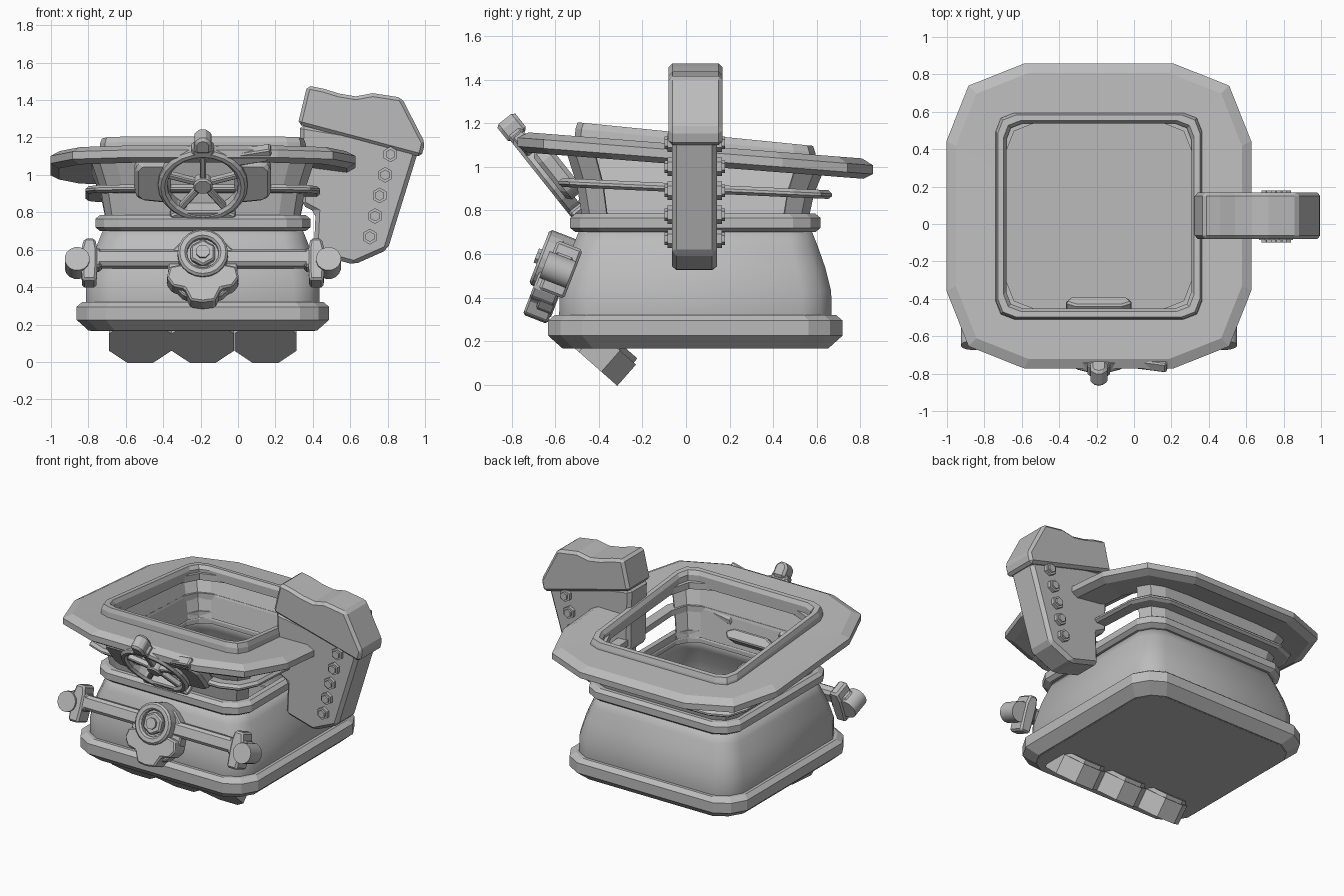
import bpy, bmesh, math
from mathutils import Matrix, Vector

if "Cube" in bpy.data.objects:
    bpy.data.objects.remove(bpy.data.objects["Cube"])

CX, CY = -0.188, 0.043          # centre of the tub
grey = bpy.data.materials.new("grey metal")
grey.diffuse_color = (0.5, 0.5, 0.5, 1)
grey.use_nodes = True
grey.node_tree.nodes["Principled BSDF"].inputs["Base Color"].default_value = grey.diffuse_color


def finish(name, bm, bevel=0.0, smooth=0.0, solid=0.0, top=None):
    if top is not None:                 # trim everything above this height
        bmesh.ops.bisect_plane(bm, geom=bm.verts[:] + bm.edges[:] + bm.faces[:],
                               plane_co=(0, 0, top), plane_no=(0, 0, 1), clear_outer=True)
    bmesh.ops.recalc_face_normals(bm, faces=bm.faces)
    me = bpy.data.meshes.new(name)
    bm.to_mesh(me)
    bm.free()
    me.materials.append(grey)
    ob = bpy.data.objects.new(name, me)
    bpy.context.collection.objects.link(ob)
    if smooth:
        me.shade_smooth()
        me.set_sharp_from_angle(angle=math.radians(smooth))
    if solid:
        m = ob.modifiers.new("wall", 'SOLIDIFY')
        m.thickness = solid
    if bevel:
        m = ob.modifiers.new("chamfer", 'BEVEL')
        m.width, m.segments, m.limit_method = bevel, 1, 'ANGLE'
    return ob


def loft(name, profile, a, b, closed=True, floor=False, open_right=False, **kw):
    """Stack chamfered squares; profile rows are (half width, z, tilt)."""
    bm = bmesh.new()
    rings = []
    for h, z, t in profile:
        quarter = [(1, a), (b, b), (a, 1)]
        ring = []
        for k in range(4):
            for x, y in quarter:
                for _ in range(k):
                    x, y = -y, x
                ring.append(bm.verts.new((CX + x * h, CY + y * h, z - t * y * h)))
        rings.append(ring)
    n = len(rings)
    for i in range(n if closed else n - 1):
        r, s = rings[i], rings[(i + 1) % n]
        for j in range(12):
            if open_right and j == 11:      # flat side facing +x
                continue
            k = (j + 1) % 12
            bm.faces.new((r[j], r[k], s[k], s[j]))
    if floor:
        bm.faces.new(rings[0])
    return finish(name, bm, **kw)


def frame(x, y, z, uy, uz):
    """Local x stays x, local y is the given up direction, local z points outward."""
    u = Vector((0, uy, uz)).normalized()
    n = Vector((1, 0, 0)).cross(u)
    return Matrix(((1, u.x, n.x, x), (0, u.y, n.y, y), (0, u.z, n.z, z), (0, 0, 0, 1)))


def ngon(n, r, x=0, y=0, turn=0.5):
    return [(x + r * math.cos(math.tau * (i + turn) / n),
             y + r * math.sin(math.tau * (i + turn) / n)) for i in range(n)]


def box(x0, x1, y0, y1):
    return [(x0, y0), (x1, y0), (x1, y1), (x0, y1)]


def prism(name, mat, pts, z0, z1, **kw):
    bm = bmesh.new()
    lo = [bm.verts.new(mat @ Vector((x, y, z0))) for x, y in pts]
    hi = [bm.verts.new(mat @ Vector((x, y, z1))) for x, y in pts]
    bm.faces.new(lo)
    bm.faces.new(hi)
    for i in range(len(pts)):
        j = (i + 1) % len(pts)
        bm.faces.new((lo[i], lo[j], hi[j], hi[i]))
    return finish(name, bm, **kw)


def band(name, mat, n, r_in, r_out, z0, z1, c):
    """Flat ring with chamfered outer edge."""
    bm = bmesh.new()
    sect = [(r_in, z0), (r_out, z0), (r_out, z1 - c), (r_out - c, z1), (r_in + c, z1), (r_in, z1 - c)]
    rows = [[bm.verts.new(mat @ Vector((r * math.cos(math.tau * i / n),
                                        r * math.sin(math.tau * i / n), z)))
             for r, z in sect] for i in range(n)]
    for i in range(n):
        p, q = rows[i], rows[(i + 1) % n]
        for j in range(6):
            k = (j + 1) % 6
            bm.faces.new((p[j], p[k], q[k], q[j]))
    return finish(name, bm)


# --- Tub: lower body, rings, flared neck and tilted rim ---
loft("body", [(.60, .166, 0), (.61, .22, 0), (.625, .30, 0), (.623, .43, 0), (.595, .54, 0),
              (.56, .64, 0), (.52, .74, 0)], .78, .92, closed=False, floor=True,
     smooth=36, solid=.01)
loft("base_ring", [(.59, .167, 0), (.61, .167, 0), (.675, .225, 0), (.675, .295, 0),
                   (.645, .32, 0), (.60, .32, 0)], .77, .915)
loft("collar_ring", [(.515, .70, 0), (.55, .70, 0), (.575, .72, 0), (.575, .765, 0),
                     (.55, .785, 0), (.515, .785, 0)], .78, .92)
loft("neck", [(.515, .74, 0), (.545, .90, .04), (.60, 1.05, .07)], .78, .93,
     closed=False, open_right=True, solid=.01)
loft("middle_ring", [(.54, .88, .045), (.61, .88, .045), (.627, .893, .045), (.627, .905, .045),
                     (.61, .92, .045), (.54, .92, .045)], .72, .92)
T = .078
loft("rim", [(.53, 1.095, T), (.765, 1.098, T), (.815, 1.07, T), (.815, 1.03, T), (.77, 1.005, T),
             (.58, 1.03, T), (.53, 1.05, T)], .49, .855)
loft("rim_lip", [(.495, 1.125, .1), (.51, 1.15, .1), (.54, 1.15, .1), (.55, 1.12, .1),
                 (.555, 1.06, .08), (.495, 1.06, .08)], .82, .95)

# --- Side bracket with rivets and a heavy head ---
side = frame(0, 0, 0, 0, 1)
prism("bracket", side, [(.33, 1.27), (.94, 1.17), (.955, 1.10), (.80, .60), (.62, .52), (.405, .58),
                        (.415, .80), (.34, .84)], -.142, .065, bevel=.022)
prism("bracket_head", side, [(.32, 1.27), (.37, 1.478), (.46, 1.46), (.54, 1.435), (.63, 1.42),
                             (.72, 1.437), (.875, 1.413), (1.0, 1.17), (.98, 1.095)],
      -.168, .08, bevel=.018)
for x, z in ((.815, 1.11), (.787, 1.0), (.757, .89), (.733, .78), (.705, .67)):
    prism("rivet", side, ngon(6, .042, x, z), -.165, .085)
    prism("rivet_cap", side, ngon(6, .028, x, z), -.178, .098)

# --- Octagonal feet under the front edge ---
for x in (-.335, 0, .335):
    foot = frame(CX + x, -.44, .105, -.75, .66)
    prism("foot", foot, ngon(8, .18), -.13, 0, top=.168)
    prism("foot_back", foot, ngon(8, .165), -.155, -.13, top=.168)

# --- Front latch: bar, crossed ends, hub and toothed plate ---
latch = frame(CX, -.575, .55, .36, .93)
prism("latch_bar", latch, box(-.60, .60, -.05, .045), -.03, .045, bevel=.018)
prism("latch_plate", latch, ngon(16, .19, 0, -.06), -.045, .035, bevel=.008)
teeth = [(r * math.cos(math.radians(d)), -.04 + r * math.sin(math.radians(d))) for d, r in
         zip(range(190, 351, 16), (.18, .215, .215, .185, .235, .235, .235, .185, .215, .215, .18))]
prism("latch_teeth", latch, teeth + [(.12, -.06), (-.12, -.06)], -.04, .08, bevel=.01)
band("latch_hub", latch, 20, .085, .135, -.045, .105, .012)
prism("latch_hub_core", latch, ngon(20, .09), -.04, .07)
prism("latch_nut", latch, ngon(6, .075), .06, .105, bevel=.01)
prism("latch_bolt", latch, ngon(8, .038), .10, .12)
for s in (-1, 1):
    prism("latch_post", latch, [(s * x, y) for x, y in
          ((.565, -.05), (.57, -.14), (.645, -.14), (.65, -.05), (.65, .04), (.635, .10),
           (.575, .10), (.565, .04))], -.07, .055, bevel=.012)
    prism("latch_knob", latch, ngon(16, .067, s * .672, -.025), -.06, .07, smooth=40)
    prism("latch_hook", latch, box(*sorted((s * .54, s * .68)), -.06, .05), -.05, .045, bevel=.015)

# --- Tilted handwheel under the front rim ---
wheel = frame(CX, -.63, .955, -.62, .78)
band("wheel_ring", wheel, 24, .19, .24, -.035, .035, .015)
prism("wheel_hub", wheel, ngon(8, .055), -.03, .035, bevel=.01)
for i in range(5):
    turn = wheel @ Matrix.Rotation(math.pi / 2 + math.tau * i / 5, 4, 'Z')
    prism("wheel_spoke", turn, box(.04, .20, -.016, .016), -.02, .02, bevel=.006)
prism("wheel_stem", wheel, box(-.06, .06, .21, .26), -.04, .035, bevel=.012)
prism("wheel_knob", wheel, [(-.045, .23), (.045, .23), (.045, .30), (.032, .325), (0, .337),
                            (-.032, .325), (-.045, .30)], -.06, .045, bevel=.015)
# foot of the wheel pokes through the front of the neck
prism("wheel_foot", wheel, [(-.18, -.20), (-.15, -.245), (.15, -.245), (.18, -.20), (.12, -.17),
                            (-.12, -.17)], -.115, .03, bevel=.01)
for s in (-1, 1):
    prism("wheel_wing", wheel, [(s * x, y) for x, y in
          ((.17, -.15), (.33, -.13), (.365, -.09), (.365, .09), (.33, .13), (.17, .13))],
          -.09, .0, bevel=.02)
prism("wheel_flap", wheel, [(.14, .12), (.34, .16), (.37, .20), (.36, .245), (.14, .20)],
      -.04, .02, bevel=.008)
